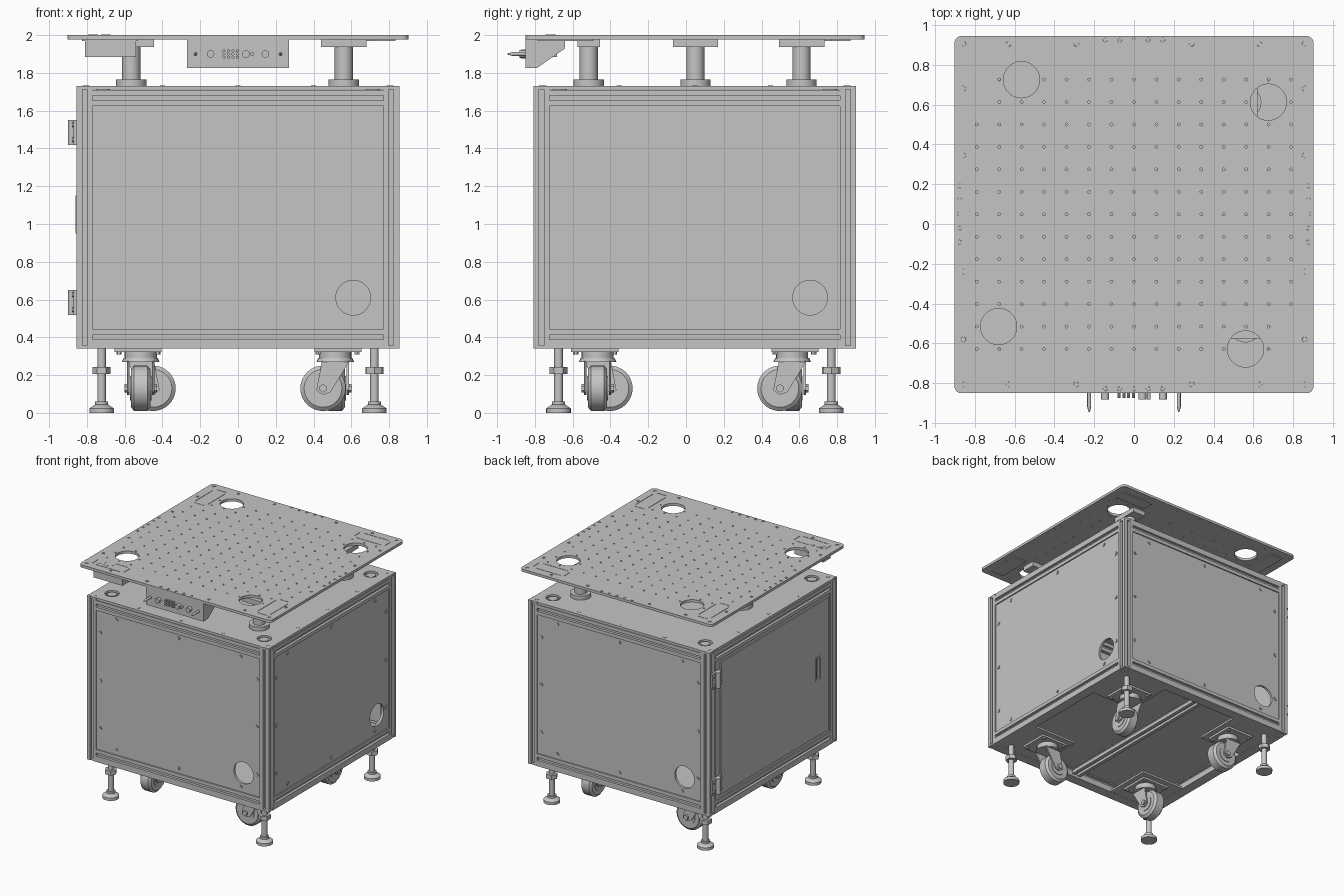
import bpy, bmesh
from math import radians, pi, hypot
from mathutils import Matrix, Vector

cube = bpy.data.objects.get("Cube")
if cube:
    bpy.data.objects.remove(cube, do_unlink=True)

grey = bpy.data.materials.new("plain grey")
grey.use_nodes = True
grey.diffuse_color = (0.56, 0.56, 0.56, 1)
grey.node_tree.nodes["Principled BSDF"].inputs["Base Color"].default_value = (0.56, 0.56, 0.56, 1)

CY = 0.047            # cabinet centre in y
H = 0.854             # cabinet half width
P = 0.085             # frame profile width
Z0, Z1 = 0.34, 1.73   # cabinet bottom and top
AXES = {"z": Matrix(), "x": Matrix.Rotation(pi / 2, 4, "Y"), "y": Matrix.Rotation(pi / 2, 4, "X")}


def box(bm, x, y, z):
    """Box from (low, high) pairs."""
    size = [b - a for a, b in (x, y, z)]
    mid = [(a + b) / 2 for a, b in (x, y, z)]
    m = Matrix.Translation(mid) @ Matrix.Diagonal((*size, 1))
    bmesh.ops.create_cube(bm, size=1, matrix=m)


def cyl(bm, c, r, h, axis="z", r2=None, n=24):
    """Cylinder or cone centred on c."""
    m = Matrix.Translation(c) @ AXES[axis]
    bmesh.ops.create_cone(bm, cap_ends=True, segments=n, radius1=r,
                          radius2=r if r2 is None else r2, depth=h, matrix=m)


def prism(bm, pts, depth, m):
    """Extrude a closed 2D profile along its local z, centred."""
    face = bm.faces.new([bm.verts.new(m @ Vector((x, y, -depth / 2))) for x, y in pts])
    new = bmesh.ops.extrude_face_region(bm, geom=[face])["geom"]
    step = m.to_3x3() @ Vector((0, 0, depth))
    bmesh.ops.translate(bm, vec=step, verts=[v for v in new if isinstance(v, bmesh.types.BMVert)])


def slotted(bm, length, m):
    """Square frame profile with a slot in each side."""
    a, s, d = P / 2, 0.013, 0.022
    side = [(-a, -a), (-s, -a), (-s, d - a), (s, d - a), (s, -a)]
    pts = []
    for k in range(4):
        r = Matrix.Rotation(k * pi / 2, 2)
        pts += [r @ Vector(p) for p in side]
    prism(bm, pts, length, m)


def finish(bm, name, m=Matrix(), cutter=None):
    bmesh.ops.recalc_face_normals(bm, faces=bm.faces)
    mesh = bpy.data.meshes.new(name)
    bm.to_mesh(mesh)
    bm.free()
    mesh.materials.append(grey)
    ob = bpy.data.objects.new(name, mesh)
    bpy.context.collection.objects.link(ob)
    ob.matrix_world = m
    bpy.ops.object.select_all(action="DESELECT")
    ob.select_set(True)
    bpy.context.view_layer.objects.active = ob
    if cutter:
        tool = finish(cutter, name + "_cutter", m)
        tool.hide_render = True
        bpy.context.view_layer.objects.active = ob
        mod = ob.modifiers.new("holes", "BOOLEAN")
        mod.operation, mod.solver, mod.object = "DIFFERENCE", "EXACT", tool
        bpy.ops.object.modifier_apply(modifier=mod.name)
        bpy.data.objects.remove(tool, do_unlink=True)
        ob.select_set(True)
    bpy.ops.object.shade_smooth_by_angle(angle=radians(35))
    return ob


def quarter(k):
    return Matrix.Translation((0, CY, 0)) @ Matrix.Rotation(k * pi / 2, 4, "Z")


# Cabinet sides, one per quarter turn: post, beams, panel, caster, foot
for k, side in enumerate(("front", "right", "back", "left")):
    M = quarter(k)
    e = H - P / 2
    bm = bmesh.new()
    slotted(bm, Z1 - Z0, Matrix.Translation((e, -e, (Z0 + Z1) / 2)))
    finish(bm, side + "_corner_post", M)

    bm = bmesh.new()
    for z in (Z0 + 0.02 + P / 2, Z1 - 0.02 - P / 2):
        slotted(bm, 2 * (H - P), Matrix.Translation((0, -e, z)) @ AXES["x"])
    box(bm, (P - H, H - P), (-H, P - H), (Z0, Z0 + 0.02))
    finish(bm, side + "_beams", M)

    # Panel, with a cable port except on the door side
    bm, cut = bmesh.new(), None
    box(bm, (P - H, H - P), (0.01 - H, 0.03 - H), (0.445, 1.625))
    if side != "left":
        cut = bmesh.new()
        cyl(cut, (0.61, -H, 0.61), 0.092, 0.2, "y", n=48)
    finish(bm, side + "_panel", M, cut)
    if side != "left":
        bm = bmesh.new()
        spots = [(x, z) for x in (-0.585, 0, 0.585) for z in (0.485, 1.59)]
        spots += [(x, z) for x in (-0.735, 0.735) for z in (0.63, 1.035, 1.44)]
        for x, z in spots:
            cyl(bm, (x, 0.009 - H, z), 0.015, 0.01, "y", n=12)
            cyl(bm, (x, 0.006 - H, z), 0.007, 0.008, "y", n=6)
        finish(bm, side + "_panel_screws", M)

    # Swivel caster
    c, t = 0.515, 0.065
    bm = bmesh.new()
    box(bm, (c - 0.11, c + 0.14), (-c - 0.14, -c + 0.11), (0.322, 0.34))
    cyl(bm, (c, -c, 0.305), 0.085, 0.034)
    cyl(bm, (c, -c, 0.28), 0.1, 0.022, r2=0.09)
    for s in (-1, 1):
        arm = [(c - 0.07, 0.275), (c + 0.075, 0.275), (c + 0.03, 0.2),
               (c - t + 0.04, 0.11), (c - t, 0.095), (c - t - 0.035, 0.12)]
        flip = [(x, -z) for x, z in arm]
        prism(bm, flip, 0.012, Matrix.Translation((0, s * 0.066 - c, 0)) @ AXES["y"].inverted())
        cyl(bm, (c - t, s * 0.077 - c, 0.13), 0.022, 0.018, "y", n=6)
    for dx in (-0.09, 0.115):
        for dy in (-0.115, 0.09):
            cyl(bm, (c + dx, dy - c, 0.317), 0.014, 0.014, n=6)
    finish(bm, side + "_caster_fork", M)
    bm = bmesh.new()
    for y, w, r, r2 in ((0, 0.07, 0.12, 0.12), (-0.043, 0.016, 0.12, 0.1), (0.043, 0.016, 0.1, 0.12)):
        cyl(bm, (c - t, y - c, 0.13), r, w, "y", r2, 40)
    cyl(bm, (c - t, -c, 0.13), 0.065, 0.112, "y")
    finish(bm, side + "_caster_wheel", M)

    # Levelling foot and corner mounting plate
    f = 0.722
    bm = bmesh.new()
    cyl(bm, (f, -f, 0.012), 0.065, 0.024)
    cyl(bm, (f, -f, 0.034), 0.065, 0.02, r2=0.035)
    cyl(bm, (f, -f, 0.05), 0.035, 0.02)
    cyl(bm, (f, -f, 0.2), 0.023, 0.32)
    cyl(bm, (f, -f, 0.225), 0.048, 0.036, n=6)
    finish(bm, side + "_levelling_foot", M)
    bm = bmesh.new()
    box(bm, (0.36, H - 0.003), (0.003 - H, -0.36), (Z0 + 0.001, Z0 + 0.018))
    finish(bm, side + "_corner_plate", M)

# Door with a recessed handle on the left side
M = quarter(3)
for name, x, y, z in (("door", (-0.7, 0.745), (-H, 0.012 - H), (0.475, 1.595)),
                      ("door_handle", (0.565, 0.625), (-H - 0.006, -H), (0.95, 1.15))):
    bm, cut = bmesh.new(), bmesh.new()
    box(bm, x, y, z)
    box(cut, (0.578, 0.612), (-H - 0.05, 0.008 - H), (0.965, 1.135))
    finish(bm, name, M, cut)
bm = bmesh.new()
for z in (0.585, 1.485):
    box(bm, (-0.84, -0.71), (-H - 0.016, -H), (z - 0.066, z + 0.066))
    cyl(bm, (-0.775, -H - 0.024, z), 0.022, 0.132)
    for x in (-0.82, -0.73):
        for dz in (-0.04, 0.04):
            cyl(bm, (x, -H - 0.018, z + dz), 0.012, 0.016, "y", n=12)
finish(bm, "door_hinges", M)

# Cabinet top with corner openings and screws
bm, cut = bmesh.new(), bmesh.new()
box(bm, (0.004 - H, H - 0.004), (0.004 - H, H - 0.004), (Z1 - 0.019, Z1 + 0.001))
for x in (-0.715, 0.715):
    for y in (-0.715, 0.715):
        cyl(cut, (x, y, Z1), 0.056, 0.1, n=32)
finish(bm, "cabinet_top", quarter(0), cut)
bm = bmesh.new()
for k in range(4):
    turn = Matrix.Rotation(k * pi / 2, 3, "Z")
    for x in (-0.8, -0.4, 0, 0.4):
        cyl(bm, turn @ Vector((x, -0.81, Z1)), 0.014, 0.006, n=12)
    cyl(bm, turn @ Vector((0.715, -0.715, Z1 - 0.03)), 0.038, 0.05)
finish(bm, "cabinet_top_fittings", quarter(0))

# Underside panels, set above the frame, and middle beam
bm = bmesh.new()
for s in (-1, 1):
    a, b = sorted((s * 0.042, s * (H - P)))
    box(bm, (a, b), (P - H, H - P), (0.425, 0.44))
slotted(bm, 2 * (H - P), Matrix.Translation((0, 0, Z0 + 0.02 + P / 2)) @ AXES["y"])
finish(bm, "underside", quarter(0))

# Three posts carrying the table plate
for name, x, y, ax, ay in (("front", 0.56, -0.515, 0.12, 0.06), ("back", 0.56, 0.612, 0.06, 0.12),
                           ("left", -0.565, 0.05, 0.12, 0.12)):
    bm = bmesh.new()
    cyl(bm, (x, y, Z1 + 0.018), 0.08, 0.034, n=32)
    cyl(bm, (x, y, 1.84), 0.048, 0.24, n=32)
    box(bm, (x - ax, x + ax), (y - ay, y + ay), (1.938, 1.98))
    finish(bm, name + "_table_post")

# Table plate: rounded corners, ports, bolt grid, and grooved outlines
bm, cut = bmesh.new(), bmesh.new()
box(bm, (-0.902, 0.902), (-0.85, 0.945), (1.978, 2.0))
upright = [e for e in bm.edges if abs(e.verts[0].co.z - e.verts[1].co.z) > 0.01]
bmesh.ops.bevel(bm, geom=upright, offset=0.035, segments=5, affect="EDGES", profile=0.5)
ports = [(-0.565, 0.725), (0.675, 0.612), (-0.68, -0.515), (0.56, -0.628)]
for x, y in ports:
    cyl(cut, (x, y, 2), 0.091, 0.1, n=48)
outlines = [(-0.825, -0.71, 0.578, 0.87), (0.542, 0.835, 0.77, 0.87),
            (0.72, 0.835, -0.785, -0.49), (-0.825, -0.53, -0.782, -0.682)]
grid = [(-0.79 + 0.1128 * i, -0.628 + 0.1128 * j) for i in range(15) for j in range(13)]
grid = [(p, q) for p, q in grid
        if all(hypot(p - x, q - y) > 0.105 for x, y in ports)
        and not any(a - 0.02 < p < b + 0.02 and c - 0.02 < q < d + 0.02 for a, b, c, d in outlines)]
for x, y in grid:
    cyl(cut, (x, y, 2), 0.007, 0.1, n=8)
rim = [(x, y, 0.013) for x in (-0.857, -0.63, -0.29, 0.29, 0.63, 0.857) for y in (-0.805, 0.905)]
rim += [(0.072 * i, y, 0.011) for i in range(-2, 3) for y in (-0.828, 0.925)]
for x in (-1, 1):
    rim += [(x * 0.857, y, 0.013) for y in (0.68, 0.345, -0.24, -0.58)]
    rim += [(x * 0.877, 0.05 + 0.071 * i, 0.011) for i in range(-2, 3)]
for x, y, r in rim:
    cyl(cut, (x, y, 2), r, 0.1, n=12)
g = 0.002
for a, b, c, d in outlines:
    u, v = 0.1 * (b - a), 0.1 * (d - c)
    for y in (c, d):
        box(cut, (a + u, b - u), (y - g, y + g), (1.997, 2.01))
    for x in (a, b):
        box(cut, (x - g, x + g), (c + v, d - v), (1.997, 2.01))
finish(bm, "table_plate", Matrix(), cut)
bm = bmesh.new()
for x, y, r in rim:
    cyl(bm, (x, y, 1.987), r - 0.0005, 0.018, n=12)
    cyl(bm, (x, y, 1.997), r * 0.5, 0.004, n=6)
finish(bm, "table_plate_screws")

# Socket box and thin covers below the plate
bm = bmesh.new()
box(bm, (-0.81, -0.54), (-0.78, -0.684), (1.885, 1.98))
for a, b, c, d in outlines:
    box(bm, (a, b), (c, d), (1.97, 1.979))
finish(bm, "under_plate_boxes")
bm = bmesh.new()
box(bm, (-0.8, -0.665), (-0.755, -0.68), (1.997, 2.001))
for x in (-0.767, -0.7):
    cyl(bm, (x, -0.717, 2.001), 0.026, 0.003)
finish(bm, "table_sockets")

# Front connector panel with sloped side gussets
bm = bmesh.new()
box(bm, (-0.27, 0.27), (-0.85, -0.836), (1.825, 1.978))
box(bm, (-0.27, 0.27), (-0.836, -0.64), (1.966, 1.978))
for x in (-0.264, 0.264):
    gusset = [(-1.978, -0.837), (-1.825, -0.837), (-1.825, -0.79), (-1.93, -0.64), (-1.978, -0.64)]
    prism(bm, gusset, 0.012, Matrix.Translation((x, 0, 0)) @ AXES["x"])
finish(bm, "connector_panel")
bm = bmesh.new()
for x in (-0.225, 0.225):
    cyl(bm, (x, -0.88, 1.9), 0.01, 0.08, "y", n=12)
    cyl(bm, (x, -0.932, 1.9), 0.01, 0.026, "y", r2=0.003, n=12)
for x, r in ((-0.145, 0.02), (0.145, 0.02), (0.042, 0.02), (0.075, 0.009)):
    cyl(bm, (x, -0.864, 1.9), r, 0.034, "y", n=16)
for i in range(4):
    for z in (1.883, 1.9, 1.917):
        cyl(bm, (-0.075 + 0.024 * i, -0.86, z), 0.008, 0.026, "y", n=10)
finish(bm, "connectors")
